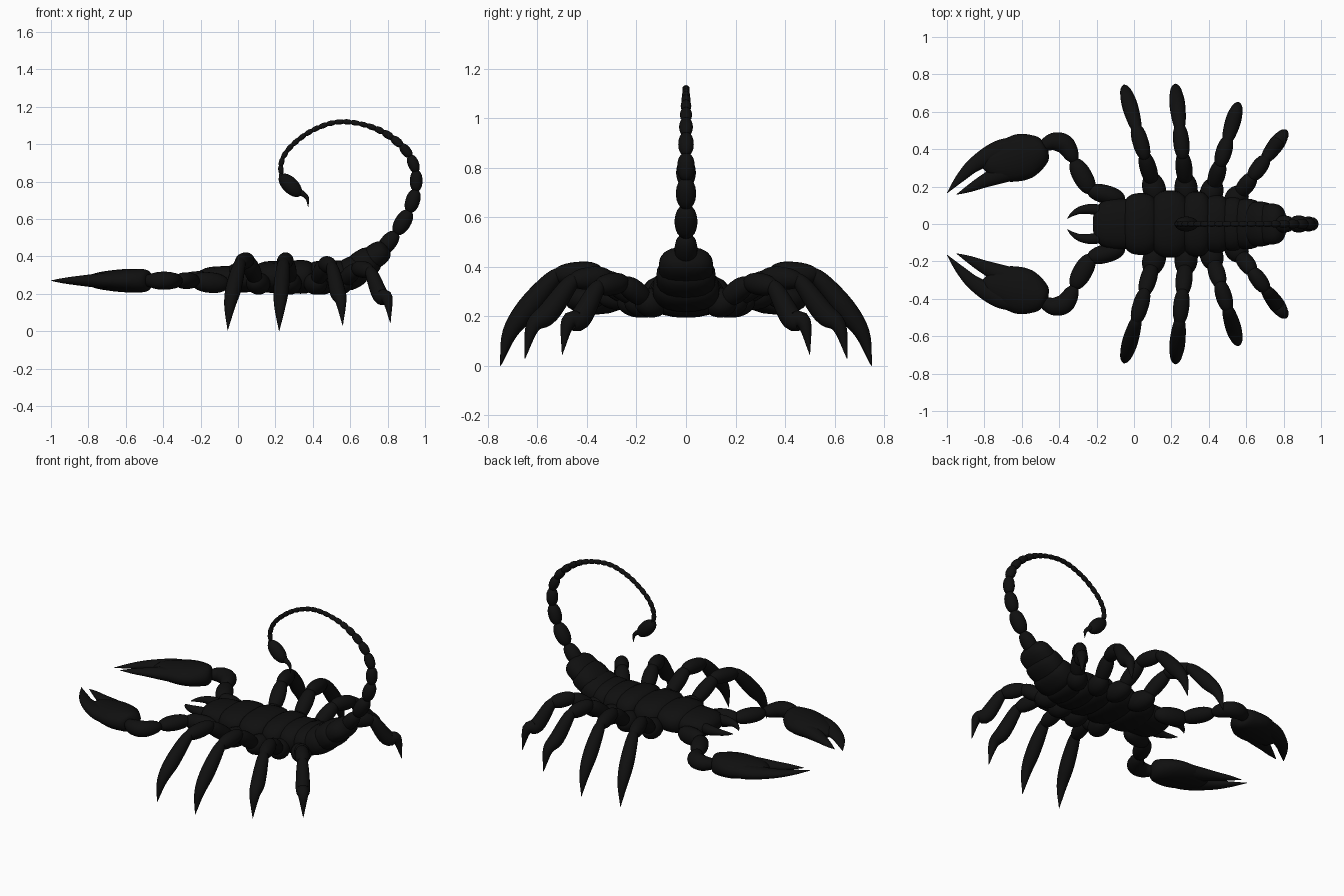
import bpy, bmesh, math
from mathutils import Vector, Matrix

cube = bpy.data.objects.get("Cube")
if cube:
    bpy.data.objects.remove(cube, do_unlink=True)

black = bpy.data.materials.new("shell black")
black.use_nodes = True
colour = (0.005, 0.005, 0.005, 1)
black.diffuse_color = colour
black.node_tree.nodes["Principled BSDF"].inputs["Base Color"].default_value = colour


def frame(direction):
    """Axes (along, side, up) for a part pointing in a direction."""
    d = direction.normalized()
    side = Vector((0, 0, 1)).cross(d)
    side = side.normalized() if side.length > 0.01 else Vector((0, 1, 0))
    if abs(d.y) < 0.01:
        side = Vector((0, 1, 0))
    return d, side, d.cross(side)


def spline(pts, steps):
    """Smooth curve through points of any dimension."""
    pts = [Vector(p) for p in pts]
    ext = [pts[0] * 2 - pts[1]] + pts + [pts[-1] * 2 - pts[-2]]
    out = []
    for i in range(len(pts) - 1):
        a, b, c, d = ext[i:i + 4]
        for k in range(steps):
            t = k / steps
            out.append(0.5 * (2 * b + (c - a) * t + (2 * a - 5 * b + 4 * c - d) * t ** 2
                              + (3 * b - a - 3 * c + d) * t ** 3))
    return out + [pts[-1]]


def bead(bm, a, b, wide, high, power=2.0, cross=2.0):
    """Rounded segment reaching from a to b."""
    a, b = Vector(a), Vector(b)
    d, s, u = frame(b - a)
    half = (b - a).length / 2
    verts = bmesh.ops.create_uvsphere(bm, u_segments=20, v_segments=14, radius=1)["verts"]
    for v in verts:
        x, y, z = v.co
        ring = math.hypot(x, y)
        f = 1 / (abs(z) ** power + ring ** power) ** (1 / power)
        g = 1.0
        if ring > 1e-5:
            g = 1 / (abs(x / ring) ** cross + abs(y / ring) ** cross) ** (1 / cross)
        v.co = (a + b) / 2 + d * z * f * half + s * x * f * g * wide + u * y * f * g * high


def tube(bm, pts, radii, steps=5, sides=16):
    """Swept part with (wide, high) radii at each path point."""
    path = spline(pts, steps)
    sizes = spline(radii, steps)
    rings = []
    for i, p in enumerate(path):
        d, s, u = frame(path[min(i + 1, len(path) - 1)] - path[max(i - 1, 0)])
        w, h = max(sizes[i][0], 0.001), max(sizes[i][1], 0.001)
        rings.append([bm.verts.new(p + s * w * math.cos(t) + u * h * math.sin(t))
                      for t in (math.tau * k / sides for k in range(sides))])
    for r, q in zip(rings, rings[1:]):
        for k in range(sides):
            n = (k + 1) % sides
            bm.faces.new((r[k], r[n], q[n], q[k]))
    bm.faces.new(rings[0][::-1])
    bm.faces.new(rings[-1])


def finish(name, bm, mirror=False):
    bmesh.ops.recalc_face_normals(bm, faces=bm.faces)
    mesh = bpy.data.meshes.new(name)
    bm.to_mesh(mesh)
    bm.free()
    mesh.materials.append(black)
    ob = bpy.data.objects.new(name, mesh)
    bpy.context.collection.objects.link(ob)
    if mirror:
        m = ob.modifiers.new("other side", "MIRROR")
        m.use_axis = (False, True, False)
        m.use_clip = False
        m.use_mirror_merge = False
    bpy.ops.object.select_all(action="DESELECT")
    ob.select_set(True)
    bpy.context.view_layer.objects.active = ob
    bpy.ops.object.shade_smooth_by_angle(angle=math.radians(50))


# Head and overlapping body plates: start x, z, end x, z, half width, half height
bm = bmesh.new()
for x0, z0, x1, z1, w, h in [
        (-.22, .28, .06, .285, .135, .065), (-.07, .285, .14, .29, .165, .08),
        (.08, .29, .30, .29, .18, .085), (.25, .29, .42, .29, .175, .09),
        (.36, .285, .52, .285, .155, .09), (.46, .28, .60, .295, .145, .09),
        (.53, .27, .68, .35, .135, .085), (.60, .31, .745, .405, .12, .08),
        (.66, .35, .80, .45, .11, .065)]:
    bead(bm, (x0, 0, z0), (x1, 0, z1), w, h, 2.8, 2.5)
finish("body", bm)

# Tail beads shrinking along a curl
curl = spline([(.76, 0, .42), (.85, 0, .53), (.92, 0, .65), (.958, 0, .80), (.93, 0, .92),
               (.85, 0, 1.015), (.72, 0, 1.09), (.55, 0, 1.12), (.40, 0, 1.075),
               (.28, 0, .985), (.23, 0, .90), (.235, 0, .81)], 40)
bm = bmesh.new()
start, travelled, length, width = curl[0], 0, .135, .046
for p, q in zip(curl, curl[1:]):
    travelled += (q - p).length
    if travelled >= length or q == curl[-1]:
        over = (q - start).normalized() * .007
        bead(bm, start - over, q + over, width, width * .95, 2.2)
        start, travelled = q, 0
        if q.z > .60:
            length = max(length * .86, .042)
            width = max(width * .88, .015)
finish("tail", bm)

# Venom bulb and hooked sting
bm = bmesh.new()
bead(bm, (.225, 0, .835), (.335, 0, .725), .04, .043)
tube(bm, [(.30, 0, .755), (.345, 0, .735), (.37, 0, .71), (.375, 0, .665)],
     [(.025, .025), (.015, .015), (.01, .01), (.001, .001)])
finish("sting", bm)

# Four pairs of legs: hip, tip, arch height
for name, hip, tip, arch in [
        ("first", (.125, .13), (-.055, .745), .385), ("second", (.285, .13), (.22, .75), .385),
        ("third", (.40, .12), (.56, .65), .365), ("fourth", (.52, .10), (.815, .50), .34)]:
    hip, tip = Vector(hip), Vector(tip)
    foot = {"first": .005, "second": 0, "third": .03, "fourth": .045}[name]

    def at(t, z):
        return (*hip.lerp(tip, t), z)

    bm = bmesh.new()
    bead(bm, at(-.05, .25), at(.24, .26), .062, .06)
    bead(bm, at(.13, .26), at(.41, arch + .005), .045, .045, 2.3)
    bead(bm, at(.34, arch), at(.66, arch - .02), .043, .045, 2.3)
    tube(bm, [at(.58, arch), at(.66, arch - .035), at(.82, arch - .15), at(.94, .13 + foot), at(1, foot)],
         [(.015, .015), (.034, .034), (.042, .045), (.03, .03), (.001, .001)])
    finish(name + "_legs", bm, True)

# Claw arms
bm = bmesh.new()
bead(bm, (-.05, .13, .25), (-.25, .185, .27), .05, .055, 2.3)
bead(bm, (-.225, .165, .27), (-.325, .345, .27), .052, .045, 2.3)
tube(bm, [(-.315, .315, .27), (-.33, .36, .27), (-.37, .425, .27), (-.43, .44, .27), (-.49, .415, .27)],
     [(.005, .005), (.037, .035), (.052, .047), (.048, .046), (.03, .03)])
finish("claw_arms", bm, True)

# Broad hands with an outer and an inner finger
bm = bmesh.new()
tube(bm, [(-.465, .405, .27), (-.49, .395, .27), (-.58, .365, .27), (-.68, .335, .27),
          (-.77, .315, .27), (-.81, .305, .27)],
     [(.02, .02), (.075, .058), (.122, .063), (.113, .055), (.07, .038), (.01, .01)])
tube(bm, [(-.62, .41, .27), (-.73, .385, .27), (-.85, .32, .27), (-.93, .245, .27), (-1, .165, .27)],
     [(.06, .045), (.058, .04), (.04, .026), (.024, .015), (.001, .001)])
tube(bm, [(-.62, .30, .27), (-.72, .265, .27), (-.81, .225, .27), (-.88, .19, .27), (-.95, .157, .27)],
     [(.06, .045), (.05, .038), (.034, .025), (.02, .015), (.001, .001)])
finish("claw_hands", bm, True)

# Small curved mouth fangs
bm = bmesh.new()
tube(bm, [(-.17, .07, .29), (-.23, .08, .29), (-.29, .073, .29), (-.33, .052, .285), (-.357, .028, .28)],
     [(.03, .03), (.028, .03), (.02, .02), (.011, .012), (.001, .001)])
finish("fangs", bm, True)
